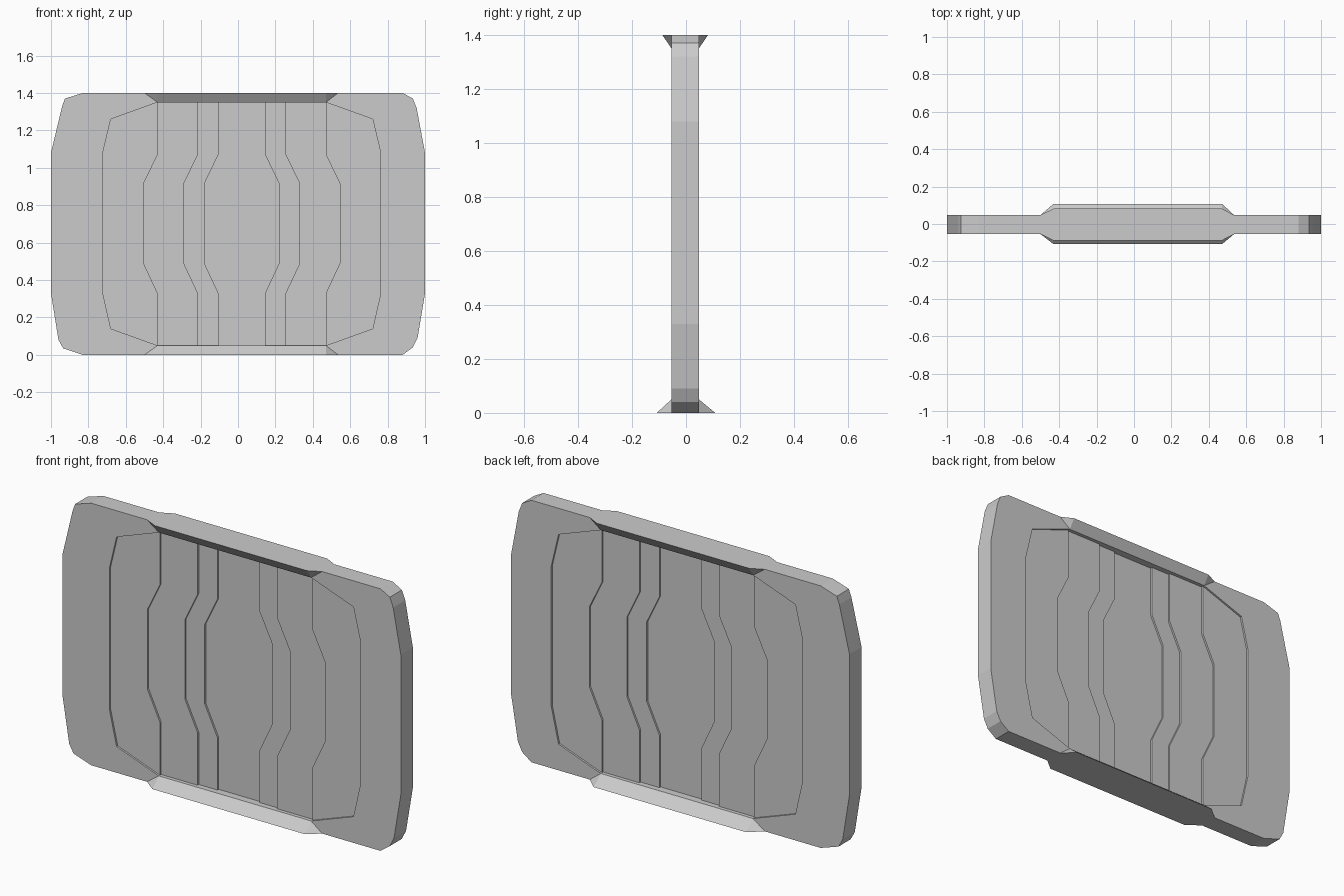
import bpy, bmesh

if "Cube" in bpy.data.objects:
    bpy.data.objects.remove(bpy.data.objects["Cube"])

MID = 0.02                      # centre line of the stepped panels
TOP, HIGH, LOW = 1.4, 1.35, 0.05
STEP = 0.01                     # depth of each panel step


def jogged(x_end, x_mid):
    """Half panel edge that bulges outward at mid height."""
    return [(x_end, HIGH), (x_end, 1.07), (x_mid, 0.915),
            (x_mid, 0.49), (x_end, 0.33), (x_end, LOW)]


# Half edges of the nested recesses, as distance from the centre line
LEVELS = [
    [(0.45, HIGH), (0.70, 1.26), (0.743, 1.08), (0.743, 0.33), (0.70, 0.14), (0.45, LOW)],
    jogged(0.45, 0.525),
    jogged(0.235, 0.31),
    jogged(0.125, 0.20),
]
# Outer rim from the top flare round to the bottom flare
RIM = {
    -1: [(-0.50, TOP), (-0.83, TOP), (-0.925, 1.37), (-0.94, 1.33), (-1, 1.08),
         (-1, 0.33), (-0.96, 0.08), (-0.935, 0.035), (-0.83, 0), (-0.50, 0)],
    1: [(0.535, TOP), (0.88, TOP), (0.935, 1.37), (0.955, 1.32), (1, 1.08),
        (1, 0.33), (0.96, 0.09), (0.935, 0.04), (0.88, 0), (0.535, 0)],
}
# Per face: plate surface, top flare lip, bottom flare lip, inward direction
FACES = [(-0.054, -0.088, -0.108, 1), (0.048, 0.082, 0.108, -1)]

bm = bmesh.new()


def face(points):
    clean = [p for i, p in enumerate(points) if p != points[i - 1]]
    bm.faces.new([bm.verts.new(p) for p in clean])


def at(chain, y):
    return [(x, y, z) for x, z in chain]


def half(level, side):
    return [(MID + side * x, z) for x, z in LEVELS[level]]


def strip(chain, y_a, y_b):
    """Walls along a chain between two depths."""
    for p, q in zip(chain, chain[1:]):
        face([(p[0], y_a, p[1]), (q[0], y_a, q[1]), (q[0], y_b, q[1]), (p[0], y_b, p[1])])


for y0, lip_top, lip_bottom, inward in FACES:
    depth = [y0 + inward * STEP * i for i in range(5)]
    for side in (-1, 1):
        # Flat border around the recess
        face(at(RIM[side] + half(0, side)[::-1], y0))
        for i in range(4):
            strip(half(i, side), depth[i], depth[i + 1])
            # Panel band between two steps
            if i < 3:
                band = half(i, side) + half(i + 1, side)[::-1]
                face(at(band, depth[i + 1]))
    # Centre panel
    face(at(half(3, -1) + half(3, 1)[::-1], depth[4]))

    for z_in, z_out, lip in ((HIGH, TOP, lip_top), (LOW, 0, lip_bottom)):
        # Stepped end wall of the recess
        steps = []
        for i in range(4):
            x = LEVELS[i][0][0]
            steps += [(x, depth[i]), (x, depth[i + 1])]
        wall = [(MID - x, y, z_in) for x, y in steps]
        wall += [(MID + x, y, z_in) for x, y in steps[::-1]]
        face(wall)
        # Flared lip with tapered ends
        l, r = MID - 0.45, MID + 0.45
        face([(l, y0, z_in), (r, y0, z_in), (r, lip, z_out), (l, lip, z_out)])
        for s, x in ((-1, l), (1, r)):
            face([(x, y0, z_in), (x, lip, z_out), (RIM[s][0][0], y0, z_out)])

# Rim edge
y_f, y_b = FACES[0][0], FACES[1][0]
for side in (-1, 1):
    strip(RIM[side], y_f, y_b)

# Top and bottom surfaces across the flares
for z, k in ((TOP, 1), (0, 2)):
    xl, xr, l, r = RIM[-1][0][0], RIM[1][0][0], MID - 0.45, MID + 0.45
    face([(xl, y_f, z), (l, FACES[0][k], z), (r, FACES[0][k], z), (xr, y_f, z),
          (xr, y_b, z), (r, FACES[1][k], z), (l, FACES[1][k], z), (xl, y_b, z)])

bmesh.ops.remove_doubles(bm, verts=bm.verts, dist=0.0001)
bmesh.ops.recalc_face_normals(bm, faces=bm.faces)

mesh = bpy.data.meshes.new("stepped_panel")
bm.to_mesh(mesh)
bm.free()
grey = bpy.data.materials.new("light_grey")
grey.diffuse_color = (0.6, 0.6, 0.6, 1)
grey.use_nodes = True
grey.node_tree.nodes["Principled BSDF"].inputs["Base Color"].default_value = grey.diffuse_color
mesh.materials.append(grey)
panel = bpy.data.objects.new("stepped_panel", mesh)
bpy.context.collection.objects.link(panel)
